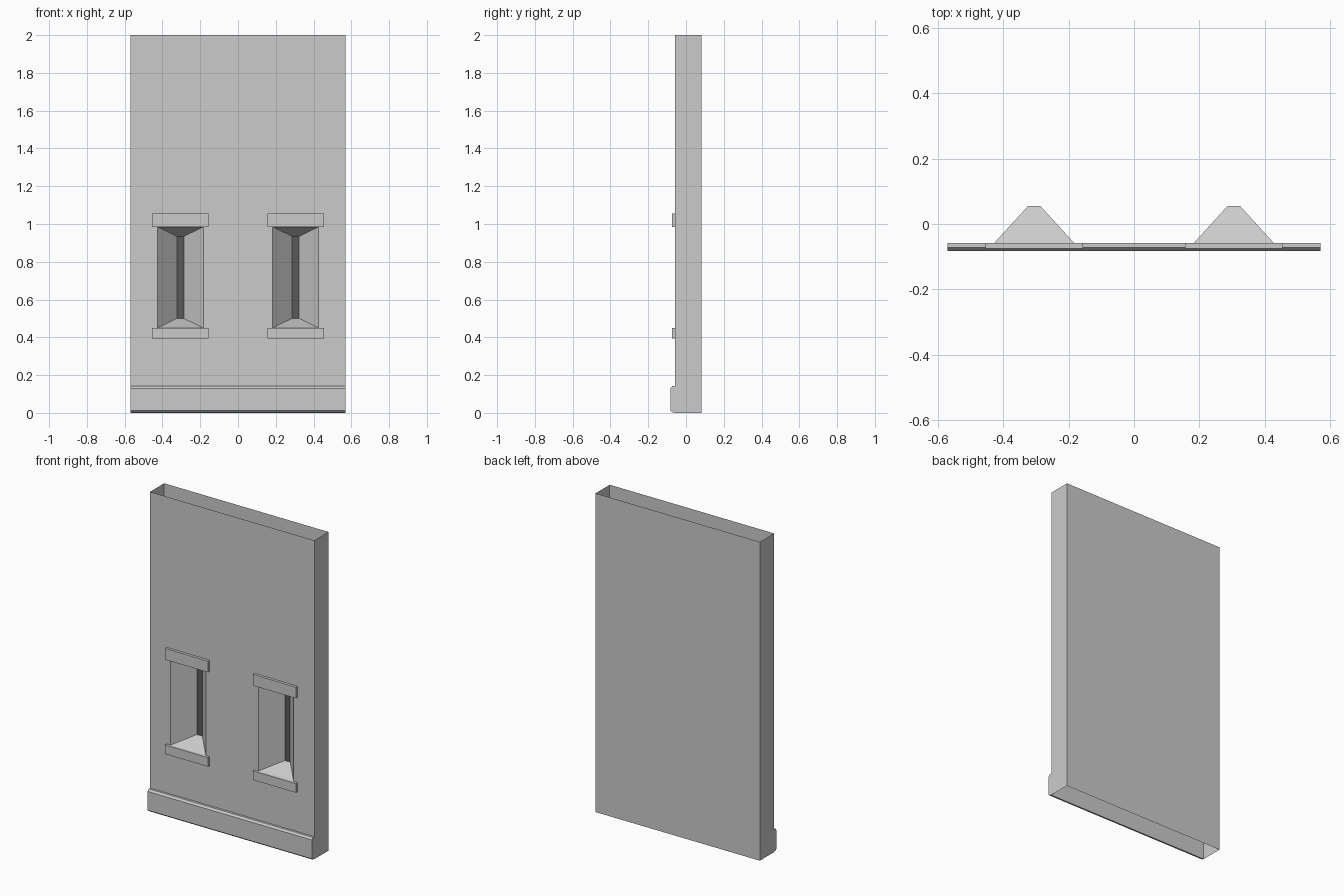
import bpy, bmesh

if "Cube" in bpy.data.objects:
    bpy.data.objects.remove(bpy.data.objects["Cube"])

W, YF, YB, H = 0.57, -0.058, 0.082, 2.0
SLITS = (-0.305, 0.305)
OPEN_HW, OPEN_Z = 0.122, (0.45, 0.985)      # front opening of each slit
END_HW, END_Z, END_Y = 0.019, (0.50, 0.935), 0.055


def make_object(name, bm):
    bmesh.ops.remove_doubles(bm, verts=bm.verts, dist=1e-5)
    mesh = bpy.data.meshes.new(name)
    bm.to_mesh(mesh)
    bm.free()
    obj = bpy.data.objects.new(name, mesh)
    bpy.context.collection.objects.link(obj)
    return obj


def face(bm, pts):
    return bm.faces.new([bm.verts.new(p) for p in pts])


def rect(hw, z, cx, y):
    return [(cx - hw, y, z[0]), (cx + hw, y, z[0]),
            (cx + hw, y, z[1]), (cx - hw, y, z[1])]


def box(name, x, y, z):
    bm = bmesh.new()
    bmesh.ops.create_cube(bm, size=1)
    for v in bm.verts:
        v.co = [lo + (c + 0.5) * (hi - lo) for c, (lo, hi) in zip(v.co, (x, y, z))]
    return make_object(name, bm)


# Wall shell, open at top and bottom, with two openings in the front
bm = bmesh.new()
xs = [-W] + [c + s * OPEN_HW for c in SLITS for s in (-1, 1)] + [W]
zs = [0, *OPEN_Z, H]
for i in range(5):
    for j in range(3):
        if j == 1 and i in (1, 3):
            continue
        face(bm, [(xs[i], YF, zs[j]), (xs[i + 1], YF, zs[j]),
                  (xs[i + 1], YF, zs[j + 1]), (xs[i], YF, zs[j + 1])])
corners = [(W, YF), (W, YB), (-W, YB), (-W, YF)]
for (x0, y0), (x1, y1) in zip(corners, corners[1:]):
    face(bm, [(x0, y0, 0), (x1, y1, 0), (x1, y1, H), (x0, y0, H)])
bmesh.ops.remove_doubles(bm, verts=bm.verts, dist=1e-5)
bmesh.ops.dissolve_degenerate(bm, dist=1e-5, edges=bm.edges)
make_object("wall", bm)

# Dark end of each slit
dark = bpy.data.materials.new("dark_slit")
dark.diffuse_color = (0.1, 0.1, 0.1, 1)
dark.use_nodes = True
dark.node_tree.nodes["Principled BSDF"].inputs["Base Color"].default_value = dark.diffuse_color

for side, cx in zip(("left", "right"), SLITS):
    # Tapered window recess
    bm = bmesh.new()
    a = rect(OPEN_HW, OPEN_Z, cx, YF)
    b = rect(END_HW, END_Z, cx, END_Y)
    for k in range(4):
        n = (k + 1) % 4
        face(bm, [a[k], b[k], b[n], a[n]][::-1])
    make_object("window_recess_" + side, bm)
    bm = bmesh.new()
    face(bm, b)
    make_object("window_slit_" + side, bm).data.materials.append(dark)
    # Lintel and sill
    span = (cx - 0.149, cx + 0.149)
    box("lintel_" + side, span, (-0.075, YF), (0.985, 1.055))
    box("sill_" + side, span, (-0.075, YF), (0.393, 0.45))

# Bevelled base moulding
bm = bmesh.new()
profile = [(YF, 0.003), (-0.072, 0.003), (-0.082, 0.012),
           (-0.082, 0.13), (-0.072, 0.142), (YF, 0.142)]
f = face(bm, [(-W, y, z) for y, z in profile])
ext = bmesh.ops.extrude_face_region(bm, geom=[f], use_keep_orig=True)
for v in ext["geom"]:
    if isinstance(v, bmesh.types.BMVert):
        v.co.x = W
bmesh.ops.recalc_face_normals(bm, faces=bm.faces)
make_object("base_moulding", bm)
